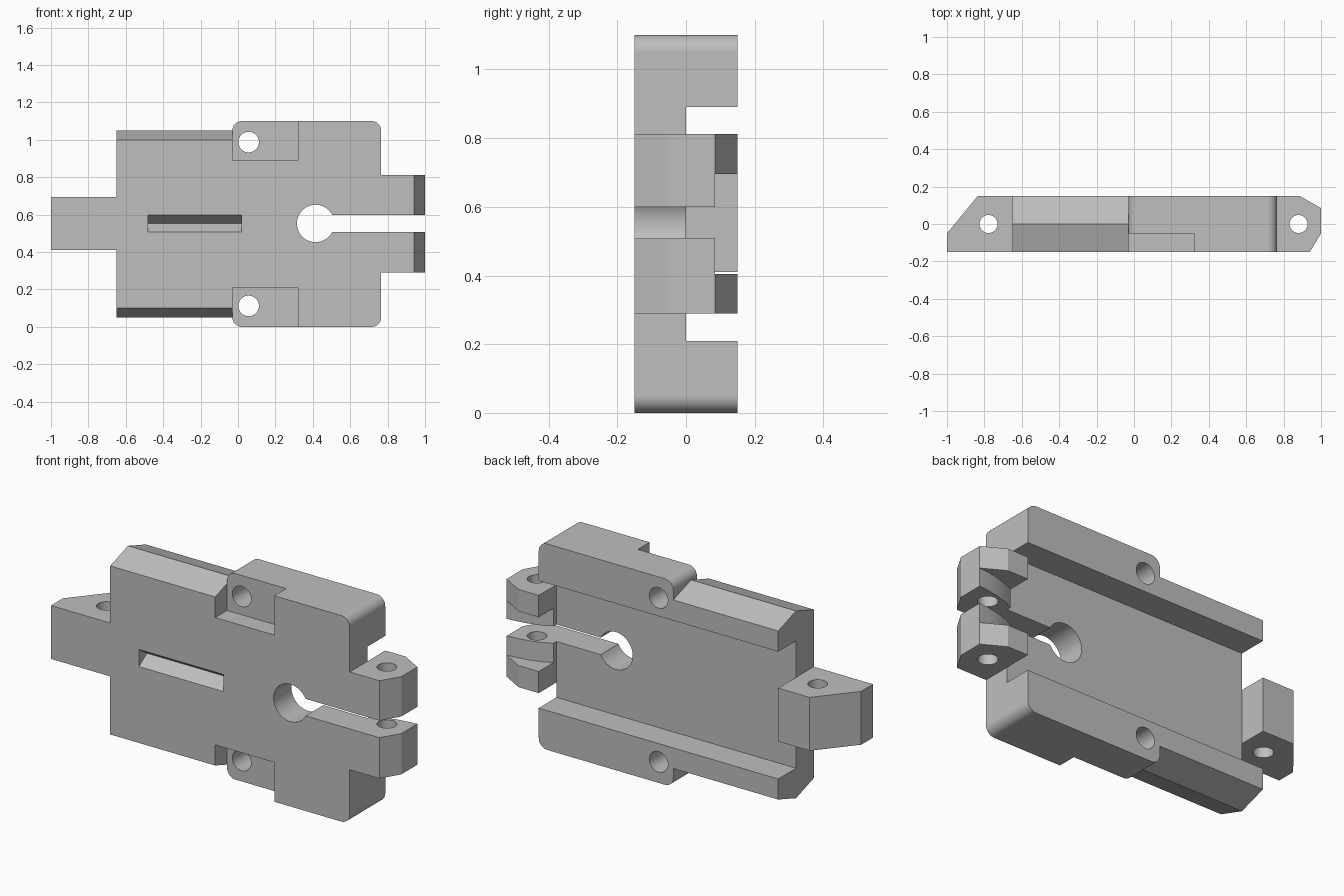
import bpy, bmesh, math
from mathutils import Vector

cube = bpy.data.objects.get("Cube")
if cube:
    bpy.data.objects.remove(cube, do_unlink=True)

grey = bpy.data.materials.new("plain_grey")
grey.use_nodes = True
colour = (0.52, 0.52, 0.52, 1)
grey.diffuse_color = colour
grey.node_tree.nodes["Principled BSDF"].inputs["Base Color"].default_value = colour

MID = 0.55            # height of the plane of symmetry
HALF = 0.15           # half of the thickness
PLACE = {"x": lambda a, b, h: (h, a, b),
         "y": lambda a, b, h: (a, h, b),
         "z": lambda a, b, h: (a, b, h)}


def prism(name, points, axis, low, high):
    """Extrude a flat outline along one axis."""
    bm = bmesh.new()
    put = PLACE[axis]
    ends = [[bm.verts.new(put(a, b, h)) for a, b in points] for h in (low, high)]
    bm.faces.new(ends[0])
    bm.faces.new(ends[1])
    n = len(points)
    for i in range(n):
        j = (i + 1) % n
        bm.faces.new((ends[0][i], ends[0][j], ends[1][j], ends[1][i]))
    bmesh.ops.recalc_face_normals(bm, faces=bm.faces)
    mesh = bpy.data.meshes.new(name)
    bm.to_mesh(mesh)
    bm.free()
    mesh.materials.append(grey)
    ob = bpy.data.objects.new(name, mesh)
    bpy.context.collection.objects.link(ob)
    return ob


def box(name, x, y, z):
    return prism(name, [(x[0], y[0]), (x[1], y[0]), (x[1], y[1]), (x[0], y[1])], "z", *z)


def arc(cx, cy, r, start, end, steps):
    return [(cx + r * math.cos(math.radians(start + (end - start) * i / steps)),
             cy + r * math.sin(math.radians(start + (end - start) * i / steps)))
            for i in range(steps + 1)]


def rod(name, cx, cy, r, axis, low, high):
    return prism(name, arc(cx, cy, r, 0, 352.5, 47), axis, low, high)


def combine(target, tool, operation):
    """Apply a boolean and discard the tool."""
    mod = target.modifiers.new("shape", "BOOLEAN")
    mod.operation = operation
    mod.solver = "EXACT"
    mod.object = tool
    bpy.context.view_layer.objects.active = target
    bpy.ops.object.modifier_apply(modifier=mod.name)
    bpy.data.objects.remove(tool, do_unlink=True)


# Wide section with rounded corners
r = 0.05
left, right, top = -0.03, 0.765, 1.10
outline = (arc(right - r, top - r, r, 0, 90, 10) + arc(left + r, top - r, r, 90, 180, 10)
           + arc(left + r, r, r, 180, 270, 10) + arc(right - r, r, r, 270, 360, 10))
body = prism("link_body", outline, "y", -HALF, HALF)

# Narrow section with ridged upper and lower edges
ridge = [(-HALF, 0.10), (0, 0.05), (HALF, 0.10), (HALF, 1.0), (0, 1.05), (-HALF, 1.0)]
combine(body, prism("narrow_section", ridge, "x", -0.65, 0.01), "UNION")

# Channel along the back
combine(body, box("channel", (-0.8, 0.9), (0, 0.3), (0.21, 0.89)), "DIFFERENCE")

# Hinge tab
tab = [(-1, -HALF), (-0.64, -HALF), (-0.64, -0.01), (-0.65, -0.01), (-0.65, HALF),
       (-0.835, HALF), (-1, -0.05)]
combine(body, prism("hinge_tab", tab, "z", 0.41, 0.695), "UNION")

# Hinge knuckle block, relieved at the back around the middle
knuckle = [(0.765, -HALF), (0.94, -HALF), (1, -0.05), (1, 0.085), (0.885, HALF), (0.765, HALF)]
block = prism("hinge_knuckle", knuckle, "z", 0.29, 0.812)
relief = [(0.7, 0.0), (0.765, 0.025), (0.82, 0.05), (0.88, 0.068), (0.94, 0.079),
          (1.0, 0.085), (1.1, 0.09), (1.1, 0.3), (0.7, 0.3)]
combine(block, prism("relief", relief, "z", 0.405, 0.695), "DIFFERENCE")
combine(body, block, "UNION")

# Keyhole and the gap between the knuckles
bore = rod("bore", 0.415, MID + 0.003, 0.1, "y", -0.3, 0.3)
combine(body, bore, "DIFFERENCE")
combine(body, box("gap", (0.45, 1.2), (-0.3, 0.3), (0.508, 0.599)), "DIFFERENCE")

# V-shaped groove in the front face
groove = [(-0.2, 0.416), (-HALF, 0.508), (-0.083, 0.5535), (-HALF, 0.599), (-0.2, 0.69)]
groove = [(-0.2, 0.508)] + groove[1:4] + [(-0.2, 0.599)]
combine(body, prism("groove", groove, "x", -0.48, 0.02), "DIFFERENCE")

# Corner recesses with screw holes
for side in (-1, 1):
    span = sorted((MID + side * 0.34, MID + side * 0.7))
    combine(body, box("recess", (left, 0.32), (-0.3, -0.05), span), "DIFFERENCE")
    combine(body, rod("screw_hole", 0.057, MID + side * 0.438, 0.055, "y", -0.3, 0.3),
            "DIFFERENCE")

# Pin holes through the hinge parts
for x in (-0.778, 0.88):
    combine(body, rod("pin_hole", x, 0, 0.048, "z", 0.25, 0.85), "DIFFERENCE")

# Smooth curves, flat planes
bpy.ops.object.select_all(action="DESELECT")
body.select_set(True)
bpy.context.view_layer.objects.active = body
bpy.ops.object.shade_smooth_by_angle(angle=math.radians(16))
weighted = body.modifiers.new("even_shading", "WEIGHTED_NORMAL")
weighted.keep_sharp = True
